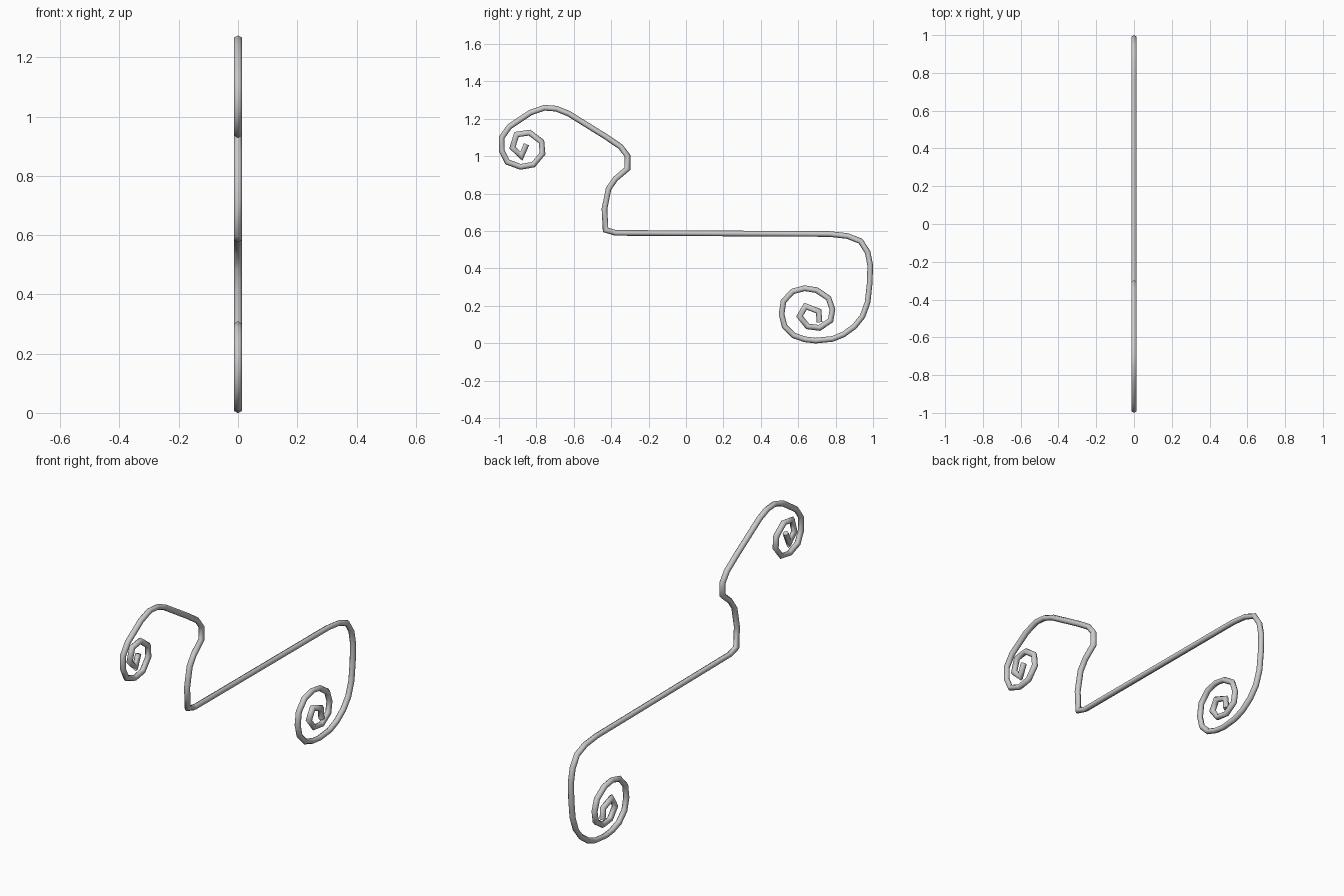
import bpy, bmesh, math
from mathutils import Vector

if "Cube" in bpy.data.objects:
    bpy.data.objects.remove(bpy.data.objects["Cube"])

RADIUS, SIDES = 0.015, 6

# Centre line of the bent rod as (y, z), split into its three runs
upper_scroll = [(-.853, 1.064), (-.88, 1.0), (-.928, 1.046), (-.906, 1.116), (-.837, 1.126),
                (-.773, 1.078), (-.767, 1.014), (-.816, .955), (-.885, .943), (-.955, .969),
                (-.985, 1.03), (-.985, 1.10), (-.944, 1.158), (-.832, 1.233), (-.757, 1.259),
                (-.693, 1.254), (-.628, 1.228)]
middle_run = [(-.43, 1.105), (-.35, 1.051), (-.313, 1.002), (-.313, .933), (-.377, .879),
              (-.414, .826), (-.436, .718), (-.43, .606), (-.377, .59), (.767, .584)]
lower_scroll = [(.864, .573), (.933, .546), (.971, .487), (.985, .416), (.982, .32),
                (.971, .219), (.944, .144), (.901, .09), (.842, .047), (.783, .023),
                (.693, .014), (.634, .021), (.575, .042), (.527, .09), (.511, .154),
                (.521, .224), (.57, .277), (.634, .294), (.698, .284), (.762, .241),
                (.783, .181), (.773, .122), (.714, .082), (.65, .09), (.607, .144),
                (.639, .198), (.709, .171), (.714, .112)]


def sweep_rod(name, points):
    """Sweep a six-sided section along a planar path with mitred joints."""
    pts = [Vector((0, y, z)) for y, z in points]
    x_axis = Vector((1, 0, 0))
    bm = bmesh.new()
    rings = []
    for i, p in enumerate(pts):
        before = (p - pts[i - 1]).normalized() if i else None
        after = (pts[i + 1] - p).normalized() if i < len(pts) - 1 else None
        before, after = before or after, after or before
        normal = x_axis.cross((before + after).normalized())
        mitre = 1 / max(0.6, normal.dot(x_axis.cross(after)))
        ring = []
        for k in range(SIDES):
            a = math.tau * k / SIDES
            ring.append(bm.verts.new(p + RADIUS * (normal * math.cos(a) * mitre
                                                   + x_axis * math.sin(a))))
        rings.append(ring)
    for a, b in zip(rings, rings[1:]):
        for k in range(SIDES):
            n = (k + 1) % SIDES
            bm.faces.new((a[k], a[n], b[n], b[k])).smooth = True
    # Flat end caps with crisp rims
    for cap in (bm.faces.new(rings[0]), bm.faces.new(rings[-1])):
        for edge in cap.edges:
            edge.smooth = False
    bmesh.ops.recalc_face_normals(bm, faces=bm.faces)
    mesh = bpy.data.meshes.new(name)
    bm.to_mesh(mesh)
    bm.free()
    obj = bpy.data.objects.new(name, mesh)
    bpy.context.collection.objects.link(obj)
    return obj


# One continuous scrolled iron rod, smooth shaded
sweep_rod("scrolled_rod", upper_scroll + middle_run + lower_scroll)
